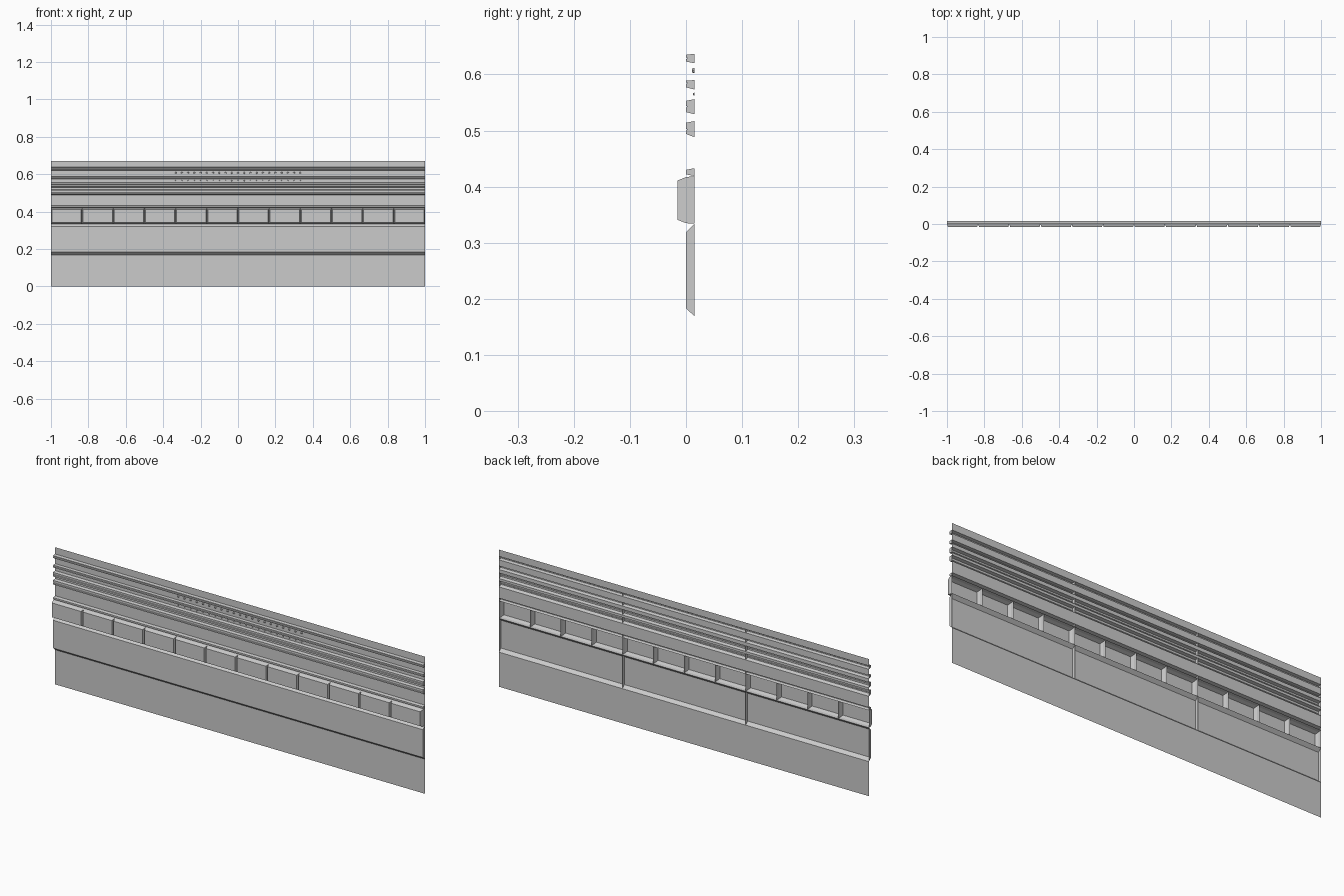
import bpy, bmesh, math
from mathutils import Matrix

if "Cube" in bpy.data.objects:
    bpy.data.objects.remove(bpy.data.objects["Cube"])

BACK, FACE, FRONT = 0.0155, 0.0, -0.0155
TOP = 0.67
SECTION = 2 / 3
BLOCK = 1 / 6


def finish(bm, name):
    me = bpy.data.meshes.new(name)
    bm.to_mesh(me)
    bm.free()
    ob = bpy.data.objects.new(name, me)
    bpy.context.collection.objects.link(ob)
    return ob


def strip(bm, profile, x0, x1, capped):
    """Sweep an open (y, z) profile along x, open at the back, capped at the ends."""
    a = [bm.verts.new((x0, y, z)) for y, z in profile]
    b = [bm.verts.new((x1, y, z)) for y, z in profile]
    for i in range(len(profile) - 1):
        bm.faces.new((a[i], b[i], b[i + 1], a[i + 1]))
    if capped:
        bm.faces.new(a)
        bm.faces.new(b[::-1])


def moulding(z0, f0, f1, z1, groove=None):
    """Raised band; an optional groove splits it into two fillets."""
    p = [(BACK, z0), (FACE, f0)]
    if groove:
        p += [(FACE, groove - 0.002), (0.003, groove), (FACE, groove + 0.001)]
    return p + [(FACE, f1), (BACK, z1)]


bands = {
    "dado_panel": moulding(0.169, 0.183, 0.319, 0.334),
    "block_cap_moulding": moulding(0.419, 0.422, 0.430, 0.433),
    "lower_moulding": moulding(0.488, 0.494, 0.514, 0.517, 0.502),
    "middle_moulding": moulding(0.529, 0.533, 0.553, 0.556, 0.543),
    "upper_moulding": moulding(0.573, 0.577, 0.589, 0.590, 0.585),
    "top_moulding": moulding(0.620, 0.623, 0.635, 0.637, 0.629),
}
starts = [-1 + i * SECTION for i in range(3)]

# Raised bands in three sections
for name, prof in bands.items():
    bm = bmesh.new()
    for x in starts:
        strip(bm, prof, x, x + SECTION, True)
    finish(bm, name)

# Flat wall between the bands
edges = [0.0]
for prof in bands.values():
    edges += [prof[0][1], prof[-1][1]]
edges.append(TOP)
bm = bmesh.new()
for z0, z1 in zip(edges[::2], edges[1::2]):
    if abs(z0 - 0.334) < 1e-4:
        continue  # the block row fills this gap
    for x in starts:
        strip(bm, [(BACK, z0), (BACK, z1)], x, x + SECTION, False)
finish(bm, "wall_sheet")

# Row of hollow blocks with bevelled faces, open at the back
bm = bmesh.new()
for i in range(12):
    x0, x1 = -1 + i * BLOCK, -1 + (i + 1) * BLOCK
    rings = []
    for y, inset, z0, z1 in ((BACK, 0, 0.334, 0.419), (FACE, 0, 0.335, 0.417),
                             (FRONT, 0.005, 0.341, 0.411)):
        rings.append([bm.verts.new(c) for c in (
            (x0 + inset, y, z0), (x1 - inset, y, z0),
            (x1 - inset, y, z1), (x0 + inset, y, z1))])
    for r, s in zip(rings, rings[1:]):
        for k in range(4):
            j = (k + 1) % 4
            bm.faces.new((r[k], r[j], s[j], s[k]))
    bm.faces.new(rings[-1])
finish(bm, "block_row")

# Two rows of small studs on the centre section
for name, z, rad in (("upper_studs", 0.607, 0.005), ("lower_studs", 0.565, 0.003)):
    bm = bmesh.new()
    for i in range(21):
        m = (Matrix.Translation(((i - 10) / 30, BACK - rad * 0.5, z))
             @ Matrix.Rotation(math.pi / 2, 4, 'X'))
        bmesh.ops.create_cone(bm, cap_ends=True, segments=8, radius1=rad,
                              radius2=rad * 0.6, depth=rad, matrix=m)
    finish(bm, name)
